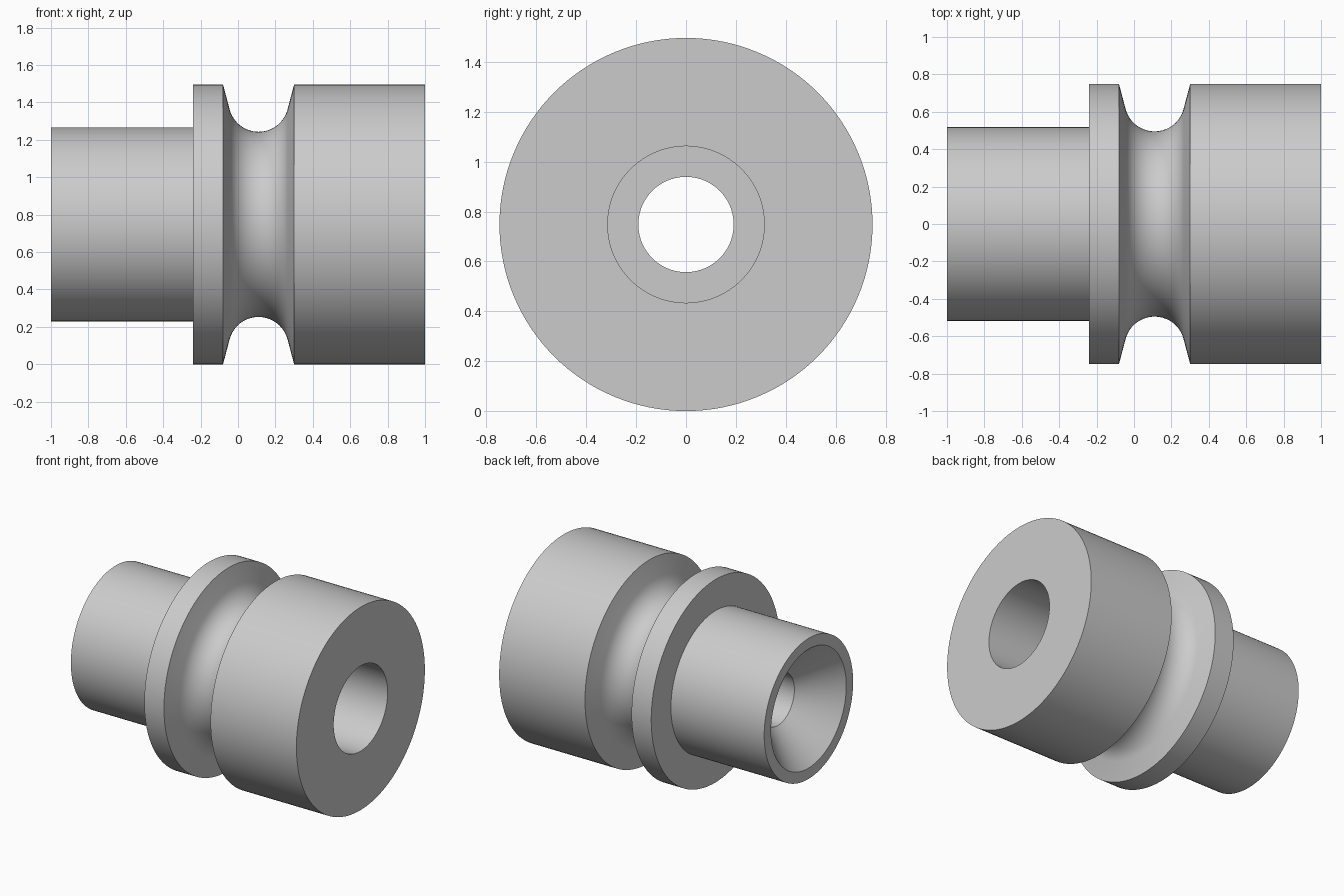
import bpy, bmesh, math
from mathutils import Vector

cube = bpy.data.objects.get("Cube")
if cube:
    bpy.data.objects.remove(cube, do_unlink=True)

SEGMENTS = 128
RADIUS = 0.748

grey = bpy.data.materials.new("plain grey")
grey.use_nodes = True
colour = (0.6, 0.6, 0.6, 1)
grey.diffuse_color = colour
grey.node_tree.nodes["Principled BSDF"].inputs["Base Color"].default_value = colour


def groove_arc(centre_x, floor_radius, arc_radius, steps=20):
    """Rounded groove floor, as (x, radius) points between two tangent walls."""
    points = []
    for i in range(steps + 1):
        a = math.radians(195 + 150 * i / steps)
        points.append((centre_x + arc_radius * math.cos(a),
                       floor_radius + arc_radius * (1 + math.sin(a))))
    return points


def lathe(name, profile, height):
    """Turn a closed (x, radius) profile around the x axis."""
    bm = bmesh.new()
    rings = []
    for i in range(SEGMENTS):
        a = math.tau * i / SEGMENTS
        rings.append([bm.verts.new((x, r * math.sin(a), r * math.cos(a)))
                      for x, r in profile])
    for i, ring in enumerate(rings):
        after = rings[(i + 1) % SEGMENTS]
        for j in range(len(profile)):
            k = (j + 1) % len(profile)
            bm.faces.new((ring[j], ring[k], after[k], after[j]))
    bmesh.ops.recalc_face_normals(bm, faces=bm.faces)
    bmesh.ops.translate(bm, verts=bm.verts, vec=Vector((0, 0, height)))
    mesh = bpy.data.meshes.new(name)
    bm.to_mesh(mesh)
    bm.free()
    mesh.materials.append(grey)
    obj = bpy.data.objects.new(name, mesh)
    bpy.context.collection.objects.link(obj)
    return obj


# Outer shape: spigot, flange, rounded groove, drum
outer = [(-1, 0.518), (-0.24, 0.518), (-0.24, RADIUS), (-0.08, RADIUS)]
outer += groove_arc(0.11, 0.495, 0.16)
outer += [(0.3, RADIUS), (1, RADIUS)]

# Inner shape: counterbore, narrow through hole, conical mouth
inner = [(1, 0.314), (0.1, 0.314), (0.1, 0.191), (-0.75, 0.191), (-1, 0.438)]

bushing = lathe("grooved_bushing", outer + inner, RADIUS)

bpy.ops.object.select_all(action='DESELECT')
bushing.select_set(True)
bpy.context.view_layer.objects.active = bushing
bpy.ops.object.shade_smooth_by_angle(angle=math.radians(20))
